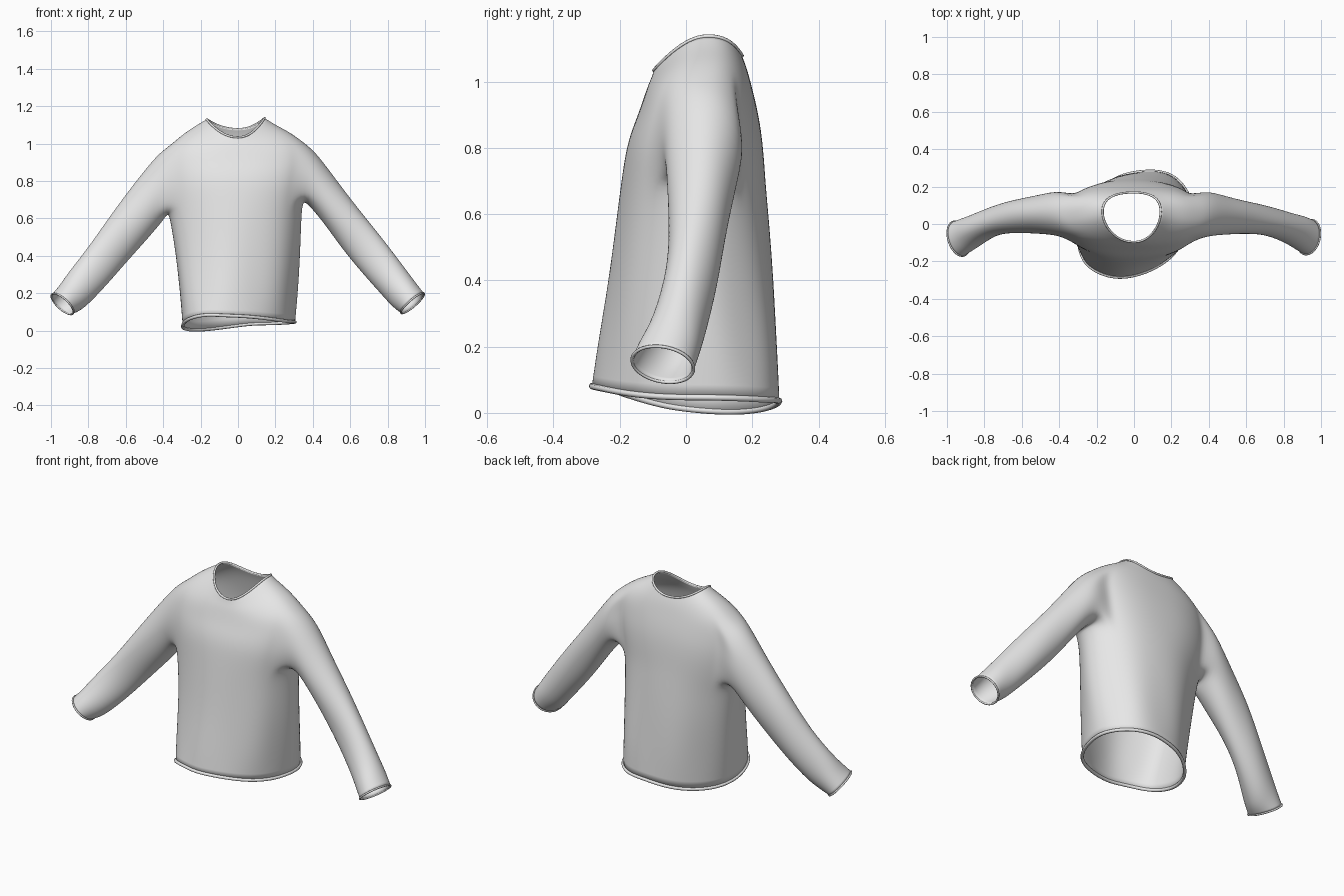
import bpy, bmesh, math

if "Cube" in bpy.data.objects:
    bpy.data.objects.remove(bpy.data.objects["Cube"])

N = 40            # columns around the torso
HALF = 4          # half width of each armhole, in columns
LOW, HIGH = 4, 8  # torso rows at the underarm and shoulder

cloth = bpy.data.materials.new("light_grey_cloth")
cloth.diffuse_color = (0.8, 0.8, 0.8, 1)
cloth.use_nodes = True
cloth.node_tree.nodes["Principled BSDF"].inputs["Base Color"].default_value = cloth.diffuse_color

# Torso rows: left x, right x, left z, right z, front y, front z, back y, back z, twist
ROWS = [
    (.298, .305, .012, .047, -.284, .080, .284, .037, .25),
    (.312, .317, .18, .20, -.265, .20, .280, .19, .19),
    (.335, .330, .40, .40, -.232, .40, .267, .40, .09),
    (.360, .337, .56, .60, -.210, .58, .252, .58, .04),
    (.375, .345, .635, .69, -.195, .70, .242, .68, .01),
    (.385, .360, .72, .77, -.182, .79, .236, .77, 0),
    (.392, .370, .80, .84, -.165, .85, .228, .85, 0),
    (.395, .378, .88, .91, -.145, .90, .215, .92, 0),
    (.370, .360, .985, 1.0, -.128, .95, .200, .98, 0),
    (.290, .280, 1.055, 1.06, -.116, .985, .188, 1.025, 0),
    (.220, .200, 1.10, 1.10, -.105, 1.01, .178, 1.055, 0),
    (.168, .143, 1.130, 1.137, -.097, 1.033, .169, 1.077, 0),
]
# Squareness of each row's outline, and how far its sides move back
SHAPE = [.95, .97, 1.0, 1.0, .94, .88, .85, .85, .85, .86, .9, .95]
SIDE_BACK = [0, 0, 0, 0, 0, 0, 0, 0, .008, .018, .026, .03]

# Sleeve rings: top x, top z, bottom x, bottom z, front y, back y, opening tilt
LEFT = [
    (.43, .945, .39, .60, -.060, .180, 0),
    (.55, .79, .47, .50, -.051, .157, 0),
    (.68, .625, .60, .365, -.045, .131, 0),
    (.80, .445, .70, .245, -.060, .096, 0),
    (.91, .305, .787, .15, -.120, .055, .005),
    (.957, .24, .84, .11, -.152, .031, .012),
    (.995, .195, .882, .090, -.172, .015, .02),
]
RIGHT = [
    (.42, .95, .365, .685, -.065, .179, 0),
    (.52, .81, .45, .585, -.056, .152, 0),
    (.64, .66, .56, .435, -.050, .122, 0),
    (.76, .51, .67, .30, -.060, .096, 0),
    (.89, .335, .78, .175, -.105, .060, .004),
    (.95, .26, .825, .13, -.140, .045, .008),
    (.995, .20, .872, .093, -.164, .024, .013),
]


def soft(v, e):
    return math.copysign(abs(v) ** e, v)


def torso_point(i, k):
    xl, xr, zl, zr, yf, zf, yb, zb, twist = ROWS[i]
    e = SHAPE[i]
    t = 2 * math.pi * k / N
    c = math.cos(t)
    ct, st = math.cos(t + twist), math.sin(t + twist)
    # gentle hanging folds, fading towards the chest
    fold = 1 + .02 * max(0, 1 - zf) * math.sin(7 * t + 1.2) * (1 if i else .3)
    x = soft(c, e) * (xr if c > 0 else xl) * fold
    y = (yf + yb) / 2 + (yb - yf) / 2 * soft(st, e) * fold + SIDE_BACK[i] * c * c
    z = ct * ct * (zr if ct > 0 else zl) + st * st * (zb if st > 0 else zf)
    if i == 0:
        z -= .035 * max(0, -ct) * st    # hem dips at the back left
    return x, y, z


def trim(name, points, radius):
    """Rolled edge following an open border of the cloth."""
    cu = bpy.data.curves.new(name, 'CURVE')
    cu.dimensions = '3D'
    sp = cu.splines.new('NURBS')
    sp.points.add(len(points) - 1)
    for p, co in zip(sp.points, points):
        p.co = (*co, 1)
    sp.order_u = 4
    sp.use_cyclic_u = True
    sp.resolution_u = 4
    cu.bevel_depth = radius
    cu.bevel_resolution = 2
    cu.materials.append(cloth)
    ob = bpy.data.objects.new(name, cu)
    bpy.context.collection.objects.link(ob)


bm = bmesh.new()
torso = [[bm.verts.new(torso_point(i, k)) for k in range(N)] for i in range(len(ROWS))]


def in_armhole(r, k):
    j = k % (N // 2)
    return LOW <= r < HIGH and (j < HALF or j >= N // 2 - HALF)


# Torso surface with two armholes left open
for r in range(len(ROWS) - 1):
    for k in range(N):
        if not in_armhole(r, k):
            n = (k + 1) % N
            bm.faces.new((torso[r][k], torso[r][n], torso[r + 1][n], torso[r + 1][k]))

# Order of the armhole border: top centre, front, underarm, back
border = [(HIGH, j) for j in range(HALF + 1)]
border += [(r, HALF) for r in range(HIGH - 1, LOW - 1, -1)]
border += [(LOW, j) for j in range(HALF - 1, -HALF - 1, -1)]
border += [(r, -HALF) for r in range(LOW + 1, HIGH + 1)]
border += [(HIGH, j) for j in range(-HALF + 1, 0)]
M = len(border)


def sleeve(side, rings):
    """Loft a sleeve outwards from the armhole and return its cuff border."""
    base = 0 if side > 0 else N // 2
    prev = [torso[r][(base - side * j) % N] for r, j in border]
    for i, (tx, tz, bx, bz, y0, y1, tilt) in enumerate(rings):
        ring = []
        for m in range(M):
            a = 2 * math.pi * m / M
            c, s = math.cos(a), math.sin(a)
            crease = 1 + (.03 * math.sin(3 * a + 2.1 * i) if 0 < i < len(rings) - 1 else 0)
            x = (tx + bx) / 2 + (tx - bx) / 2 * c * crease - tilt * s
            z = (tz + bz) / 2 + (tz - bz) / 2 * c * crease + tilt * s
            y = (y0 + y1) / 2 - (y1 - y0) / 2 * s * crease
            ring.append(bm.verts.new((side * x, y, z)))
        for m in range(M):
            n = (m + 1) % M
            bm.faces.new((prev[m], prev[n], ring[n], ring[m]))
        prev = ring
    return [v.co.copy() for v in prev]


cuffs = {"right_cuff": sleeve(1, RIGHT), "left_cuff": sleeve(-1, LEFT)}
bmesh.ops.recalc_face_normals(bm, faces=bm.faces)

# Rolled hem, collar and cuffs
trim("hem", [v.co.copy() for v in torso[0]], .009)
trim("collar", [v.co.copy() for v in torso[-1]], .006)
for name, pts in cuffs.items():
    trim(name, pts, .005)

# Cloth body and sleeves as one thin smooth shell
mesh = bpy.data.meshes.new("shirt_cloth")
bm.to_mesh(mesh)
bm.free()
mesh.materials.append(cloth)
mesh.polygons.foreach_set("use_smooth", [True] * len(mesh.polygons))
shirt = bpy.data.objects.new("shirt_cloth", mesh)
bpy.context.collection.objects.link(shirt)
sub = shirt.modifiers.new("smooth", 'SUBSURF')
sub.levels = sub.render_levels = 2
shell = shirt.modifiers.new("thickness", 'SOLIDIFY')
shell.thickness = .006
shell.offset = -1
